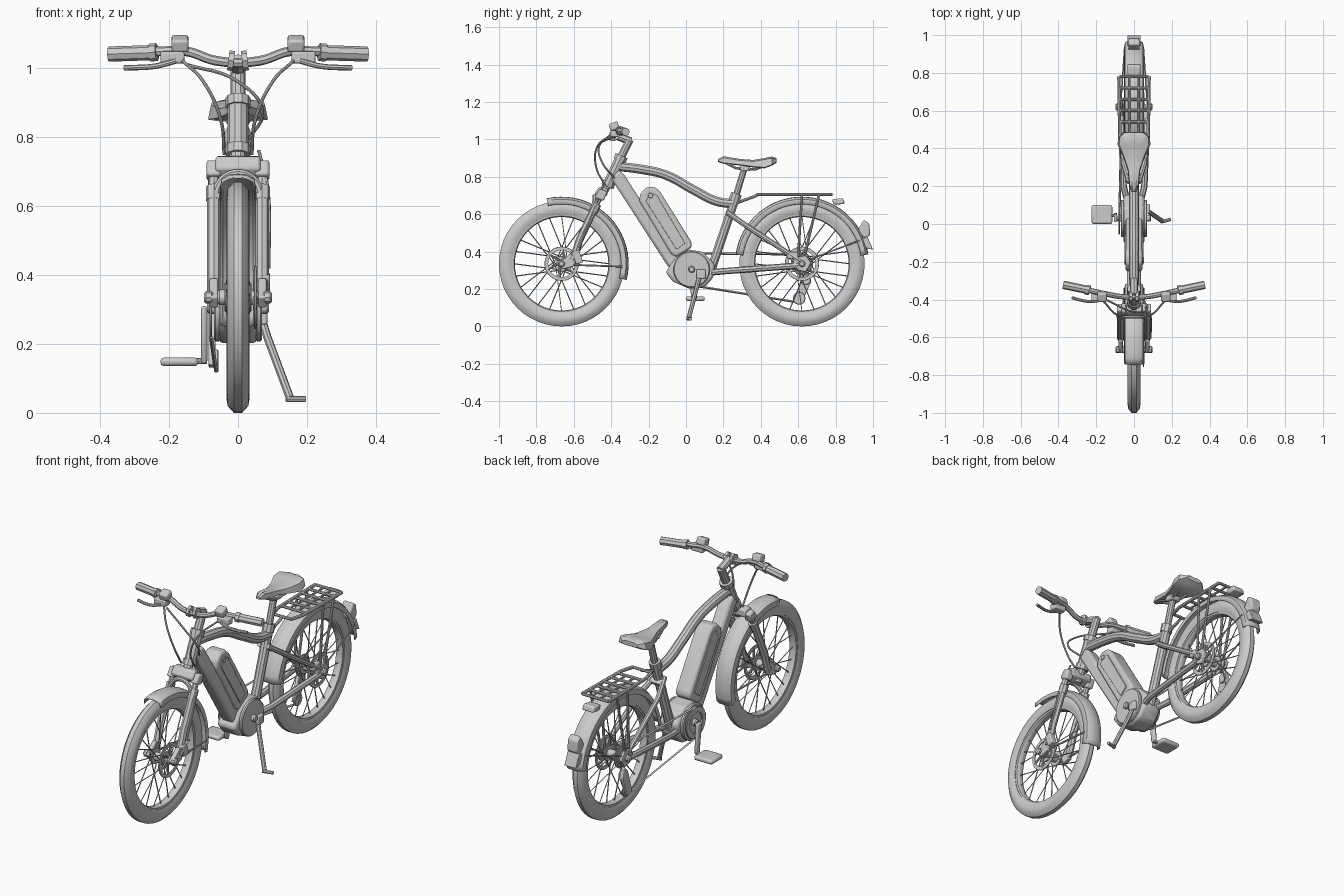
import bpy
import bmesh
from math import sin, cos, pi, radians
from mathutils import Vector

default_cube = bpy.data.objects.get("Cube")
if default_cube:
    bpy.data.objects.remove(default_cube)

SIDES = (("left", 1), ("right", -1))
FRONT_HUB = (-.665, .335)
REAR_HUB = (.62, .335)
MOTOR = (.03, .305)
parts = []


def finish(name, bm, bevel=0, thickness=0):
    """Turn a bmesh into a named object with optional bevel or thickness."""
    bmesh.ops.remove_doubles(bm, verts=bm.verts, dist=.0001)
    bmesh.ops.recalc_face_normals(bm, faces=bm.faces)
    mesh = bpy.data.meshes.new(name)
    bm.to_mesh(mesh)
    bm.free()
    obj = bpy.data.objects.new(name, mesh)
    bpy.context.collection.objects.link(obj)
    if thickness:
        solidify = obj.modifiers.new("Thickness", "SOLIDIFY")
        solidify.thickness = thickness
        solidify.offset = 0
    if bevel:
        modifier = obj.modifiers.new("Bevel", "BEVEL")
        modifier.width = bevel
        modifier.segments = 2
    parts.append(obj)
    return obj


def tube(name, points, radius, smooth=False, sides=2):
    """Sweep a round section along straight or smooth path points."""
    curve = bpy.data.curves.new(name, "CURVE")
    curve.dimensions = "3D"
    curve.bevel_depth = radius
    curve.bevel_resolution = sides
    curve.resolution_u = 6
    curve.use_fill_caps = True
    spline = curve.splines.new("BEZIER")
    spline.bezier_points.add(len(points) - 1)
    for knot, point in zip(spline.bezier_points, points):
        knot.co = point
        knot.handle_left_type = knot.handle_right_type = "AUTO" if smooth else "VECTOR"
    source = bpy.data.objects.new(name, curve)
    bpy.context.collection.objects.link(source)
    bpy.context.view_layer.update()
    mesh = bpy.data.meshes.new_from_object(
        source.evaluated_get(bpy.context.evaluated_depsgraph_get()))
    bpy.data.objects.remove(source)
    obj = bpy.data.objects.new(name, mesh)
    bpy.context.collection.objects.link(obj)
    parts.append(obj)
    return obj


def lathe(name, profile, centre, x=0, arc=(0, 360), steps=40, closed=True, thickness=0):
    """Spin a (radius, x) profile about a sideways axle; arc runs from rear to top."""
    bm = bmesh.new()
    rings = []
    for i in range(steps + 1):
        angle = radians(arc[0] + (arc[1] - arc[0]) * i / steps)
        rings.append([bm.verts.new((x + w, centre[0] + r * cos(angle), centre[1] + r * sin(angle)))
                      for r, w in profile])
    count = len(profile)
    for a, b in zip(rings, rings[1:]):
        for j in range(count if closed else count - 1):
            k = (j + 1) % count
            bm.faces.new((a[j], a[k], b[k], b[j]))
    return finish(name, bm, thickness=thickness)


def disc(name, radius, half, centre, x=0, hole=0, steps=24):
    edge = min(.006, half * .5)
    profile = [(hole, -half), (radius - edge, -half), (radius, -half + edge),
               (radius, half - edge), (radius - edge, half), (hole, half)]
    return lathe(name, profile, centre, x, steps=steps, closed=hole > 0)


def slab(name, outline, half, x=0, bevel=.008):
    """Extrude a (y, z) outline sideways."""
    bm = bmesh.new()
    face = bm.faces.new([bm.verts.new((x - half, y, z)) for y, z in outline])
    grown = bmesh.ops.extrude_face_region(bm, geom=[face])["geom"]
    bmesh.ops.translate(bm, vec=(2 * half, 0, 0),
                        verts=[v for v in grown if isinstance(v, bmesh.types.BMVert)])
    return finish(name, bm, bevel)


def box(name, centre, size, bevel=.006, tilt=0):
    bm = bmesh.new()
    bmesh.ops.create_cube(bm, size=1)
    bmesh.ops.scale(bm, vec=size, verts=bm.verts)
    obj = finish(name, bm, bevel)
    obj.location = centre
    obj.rotation_euler.x = radians(tilt)
    return obj


# Wheels: tyre, rim, hub and crossed spokes
for end, hub in (("front", FRONT_HUB), ("rear", REAR_HUB)):
    tyre = [(.265, .024), (.29, .034), (.315, .03), (.335, .012)]
    lathe(end + "_tyre", tyre + [(r, -w) for r, w in reversed(tyre)], hub, steps=48)
    rim = [(.25, .012), (.255, .02), (.28, .024)]
    lathe(end + "_rim", rim + [(r, -w) for r, w in reversed(rim)], hub, steps=48)
    disc(end + "_hub", .022, .06, hub, steps=16)
    for tag, side in SIDES:
        disc(f"{end}_{tag}_hub_flange", .042, .005, hub, side * .034)
        disc(f"{end}_{tag}_axle_nut", .018, .014, hub, side * .085, steps=8)
    spokes = 24
    for i in range(spokes):
        rim_angle = 2 * pi * i / spokes
        hub_angle = rim_angle + (.9 if i % 4 < 2 else -.9)
        side = 1 if i % 2 else -1
        tube(f"{end}_spoke", [
            (side * .034, hub[0] + .038 * cos(hub_angle), hub[1] + .038 * sin(hub_angle)),
            (0, hub[0] + .255 * cos(rim_angle), hub[1] + .255 * sin(rim_angle))], .003, sides=0)
    # Brake disc with carrier arms
    disc(end + "_brake_disc", .092, .003, hub, .05, hole=.072)
    for i in range(6):
        a = pi * i / 3
        tube(end + "_disc_arm", [(.05, hub[0] + .02 * cos(a), hub[1] + .02 * sin(a)),
                                 (.05, hub[0] + .08 * cos(a + .4), hub[1] + .08 * sin(a + .4))], .006)

# Mudguards and their stays
guard = [(.318, -.05), (.343, -.045), (.354, -.025), (.356, 0),
         (.354, .025), (.343, .045), (.318, .05)]
lathe("front_mudguard", guard, FRONT_HUB, arc=(-14, 103), steps=20, closed=False, thickness=.005)
lathe("rear_mudguard", guard, REAR_HUB, arc=(8, 172), steps=28, closed=False, thickness=.005)
for tag, side in SIDES:
    tube(tag + "_front_guard_stay", [(side * .07, -.64, .33), (side * .05, -.34, .32)], .005)
    tube(tag + "_rear_guard_stay", [(side * .07, .64, .35), (side * .05, .93, .46)], .004)
slab("rear_mud_flap", [(.94, .47), (.97, .48), (1, .41), (.96, .42)], .035, bevel=.003)
slab("tail_light", [(.91, .5), (.95, .57), (.98, .55), (.985, .49), (.96, .47)], .03)
slab("rear_reflector", [(.78, .68), (.84, .685), (.85, .655), (.79, .65)], .035)

# Frame tubes
tube("head_tube", [(0, -.42, .75), (0, -.345, .91)], .03, sides=3)
for label, y, z in (("upper", -.35, .9), ("lower", -.415, .76)):
    tube(label + "_headset_cup", [(0, y - .006, z - .013), (0, y + .006, z + .013)], .036, sides=3)
tube("top_tube", [(0, -.36, .855), (0, -.24, .84), (0, -.11, .81), (0, .04, .73),
                  (0, .16, .67), (0, .25, .655)], .026, smooth=True, sides=3)
slab("down_tube", [(-.4, .79), (-.36, .84), (-.33, .81), (-.24, .67), (.02, .33),
                   (-.04, .29), (-.09, .31)], .036, bevel=.015)
tube("seat_tube", [(0, .13, .29), (0, .265, .69)], .025, sides=3)
tube("seat_collar", [(0, .256, .67), (0, .27, .71)], .031, sides=3)
tube("seat_post", [(0, .265, .69), (0, .315, .855)], .018, sides=3)
for tag, side in SIDES:
    tube(tag + "_seat_stay", [(side * .025, .22, .61), (side * .055, .32, .54),
                              (side * .07, .61, .35)], .014)
    tube(tag + "_chain_stay", [(side * .03, .1, .285), (side * .055, .2, .295),
                               (side * .07, .6, .325)], .017)
    slab(tag + "_dropout", [(.57, .33), (.58, .37), (.64, .38), (.67, .34), (.64, .29), (.6, .3)],
         .007, side * .072, .003)
box("stay_bridge", (0, .25, .59), (.07, .03, .03), tilt=-35)

# Battery and drive unit
slab("battery", [(-.25, .67), (-.245, .71), (-.21, .745), (-.165, .745), (-.135, .715),
                 (.03, .45), (.03, .42), (-.05, .37), (-.08, .385)], .045, bevel=.012)
for tag, side in SIDES:
    slab(tag + "_battery_panel", [(-.215, .67), (-.19, .715), (-.155, .7), (-.005, .445),
                                  (-.05, .41)], .004, side * .046, .002)
disc("battery_lock", .014, .004, (-.19, .7), .05, steps=12)
slab("motor_casing", [(-.11, .29), (-.07, .24), (.02, .2), (.1, .21), (.145, .26),
                      (.155, .33), (.09, .4), (.01, .41), (-.06, .36)], .055, bevel=.015)
for tag, side in SIDES:
    disc(tag + "_motor_cover", .098, .01, MOTOR, side * .06)
disc("crank_axle", .018, .09, MOTOR, steps=12)

# Right drivetrain
disc("chainring", .085, .004, MOTOR, -.079, hole=.055, steps=32)
for i in range(4):
    disc("cassette_sprocket", .06 - i * .009, .003, REAR_HUB, -.044 - i * .008, hole=.018)
tube("upper_chain", [(-.078, .03, .39), (-.06, .62, .385)], .006, sides=0)
tube("lower_chain", [(-.078, .03, .22), (-.065, .59, .13)], .006, sides=0)
slab("derailleur_cage", [(.58, .14), (.62, .13), (.67, .24), (.65, .3), (.62, .27)], .01, -.075, .004)
disc("lower_jockey_wheel", .034, .006, (.605, .15), -.063, steps=14)
disc("upper_jockey_wheel", .028, .006, (.64, .25), -.063, steps=14)
slab("crank_arm", [(.01, .31), (.05, .31), (.06, .15), (.03, .14)], .009, -.098)
tube("pedal_axle", [(-.09, .045, .15), (-.2, .045, .15)], .009)
box("pedal", (-.17, .05, .148), (.11, .1, .025), .01)

# Kickstand
tube("kickstand_leg", [(.06, .08, .3), (.085, .06, .22), (.15, .015, .045)], .012)
tube("kickstand_foot", [(.14, .01, .04), (.195, .025, .04)], .009)
box("kickstand_mount", (.065, .08, .28), (.04, .05, .05))

# Suspension fork
tube("steerer", [(0, -.46, .69), (0, -.4, .79)], .024, sides=3)
slab("fork_crown", [(-.49, .71), (-.465, .745), (-.42, .74), (-.42, .7), (-.47, .68)], .065)
for tag, side in SIDES:
    x = side * .07
    slab(tag + "_crown_shoulder", [(-.49, .69), (-.46, .735), (-.42, .72), (-.44, .67)], .021, x)
    tube(tag + "_stanchion", [(x, -.45, .71), (x, -.52, .57)], .015)
    tube(tag + "_fork_seal", [(x, -.475, .655), (x, -.495, .615)], .023)
    tube(tag + "_fork_lower", [(x, -.49, .63), (x, -.57, .46), (x, -.605, .35)], .02)
    slab(tag + "_fork_dropout", [(-.62, .39), (-.585, .38), (-.6, .32), (-.66, .305),
                                 (-.685, .335), (-.66, .355)], .012, x, .004)
tube("fork_brace", [(-.07, -.5, .6), (-.05, -.49, .67), (0, -.49, .695),
                    (.05, -.49, .67), (.07, -.5, .6)], .012, smooth=True)
box("front_caliper", (.075, -.58, .37), (.035, .04, .07), tilt=20)
box("rear_caliper", (.065, .57, .38), (.03, .06, .035))

# Stem and handlebar
tube("stem_column", [(0, -.35, .9), (0, -.3, 1.0)], .022, sides=3)
tube("stem_arm", [(0, -.295, .99), (0, -.375, 1.02)], .021)
for tag, side in SIDES:
    tube(tag + "_bar_clamp", [(side * .012, -.385, 1.02), (side * .028, -.385, 1.022)], .029)
half_bar = [(.06, -.385, 1.02), (.15, -.37, 1.048), (.22, -.355, 1.048), (.36, -.325, 1.04)]
tube("handlebar", [(-x, y, z) for x, y, z in reversed(half_bar)] + half_bar, .014, smooth=True)
for tag, side in SIDES:
    tube(tag + "_grip", [(side * .25, -.348, 1.044), (side * .375, -.322, 1.04)], .022)
    tube(tag + "_grip_collar", [(side * .235, -.352, 1.046), (side * .255, -.347, 1.044)], .026)
    box(tag + "_lever_body", (side * .19, -.385, 1.03), (.07, .045, .035))
    tube(tag + "_brake_lever", [(side * .18, -.405, 1.02), (side * .24, -.41, 1.005),
                                (side * .33, -.39, 1.0)], .008, smooth=True)
    box(tag + "_handlebar_control", (side * .168, -.385, 1.07), (.05, .05, .04), .008, 20)
    # Control cables
    tube(tag + "_brake_cable", [(side * .16, -.41, 1.02), (side * .1, -.475, .96),
                                (side * .05, -.48, .85), (side * .04, -.43, .75)], .005, True)
tube("motor_cable", [(-.15, -.4, 1.01), (0, -.465, .96), (.07, -.45, .88), (.03, -.38, .79)], .005, True)
tube("hose", [(.06, -.44, .76), (.085, -.48, .66), (.09, -.57, .42)], .005, True)

# Saddle lofted from nose to tail: y, half width, top, rim height
stations = ((.17, .012, .895, .88), (.2, .024, .91, .87), (.29, .034, .895, .86),
            (.36, .06, .89, .85), (.42, .087, .9, .845), (.46, .084, .908, .86), (.485, .05, .9, .875))
bm = bmesh.new()
loops = []
for y, half, top, rim in stations:
    section = ((-.6, rim), (-1, rim + .005), (-.9, top - .008), (-.45, top), (0, top - .003),
               (.45, top), (.9, top - .008), (1, rim + .005), (.6, rim))
    loops.append([bm.verts.new((half * u, y, z)) for u, z in section])
for a, b in zip(loops, loops[1:]):
    for j in range(len(a)):
        k = (j + 1) % len(a)
        bm.faces.new((a[j], a[k], b[k], b[j]))
bm.faces.new(loops[0])
bm.faces.new(loops[-1])
finish("saddle", bm)
for tag, side in SIDES:
    tube(tag + "_saddle_rail", [(side * .012, .21, .875), (side * .022, .27, .845),
                                (side * .025, .37, .84), (side * .04, .44, .865)], .007)
box("saddle_clamp", (0, .315, .845), (.06, .05, .03))

# Rear rack
for tag, side in SIDES:
    tube(tag + "_rack_rail", [(side * .055, .38, .705), (side * .075, .45, .705),
                              (side * .08, .78, .705)], .009)
    for foot, top in ((.635, .71), (.6, .62)):
        tube(tag + "_rack_leg", [(side * .08, top, .7), (side * .075, foot, .38)], .007)
    tube(tag + "_inner_rack_rail", [(side * .025, .48, .705), (side * .025, .78, .705)], .006)
for i in range(6):
    y = .48 + i * .06
    tube("rack_crossbar", [(-.078, y, .705), (.078, y, .705)], .008)
tube("rack_front_bar", [(-.055, .38, .705), (.055, .38, .705)], .008)
tube("rack_brace", [(0, .38, .7), (0, .27, .66)], .008)

# Smooth shading with sharp edges kept
bpy.ops.object.select_all(action="DESELECT")
for obj in parts:
    obj.select_set(True)
bpy.context.view_layer.objects.active = parts[0]
bpy.ops.object.shade_smooth_by_angle(angle=radians(35))
